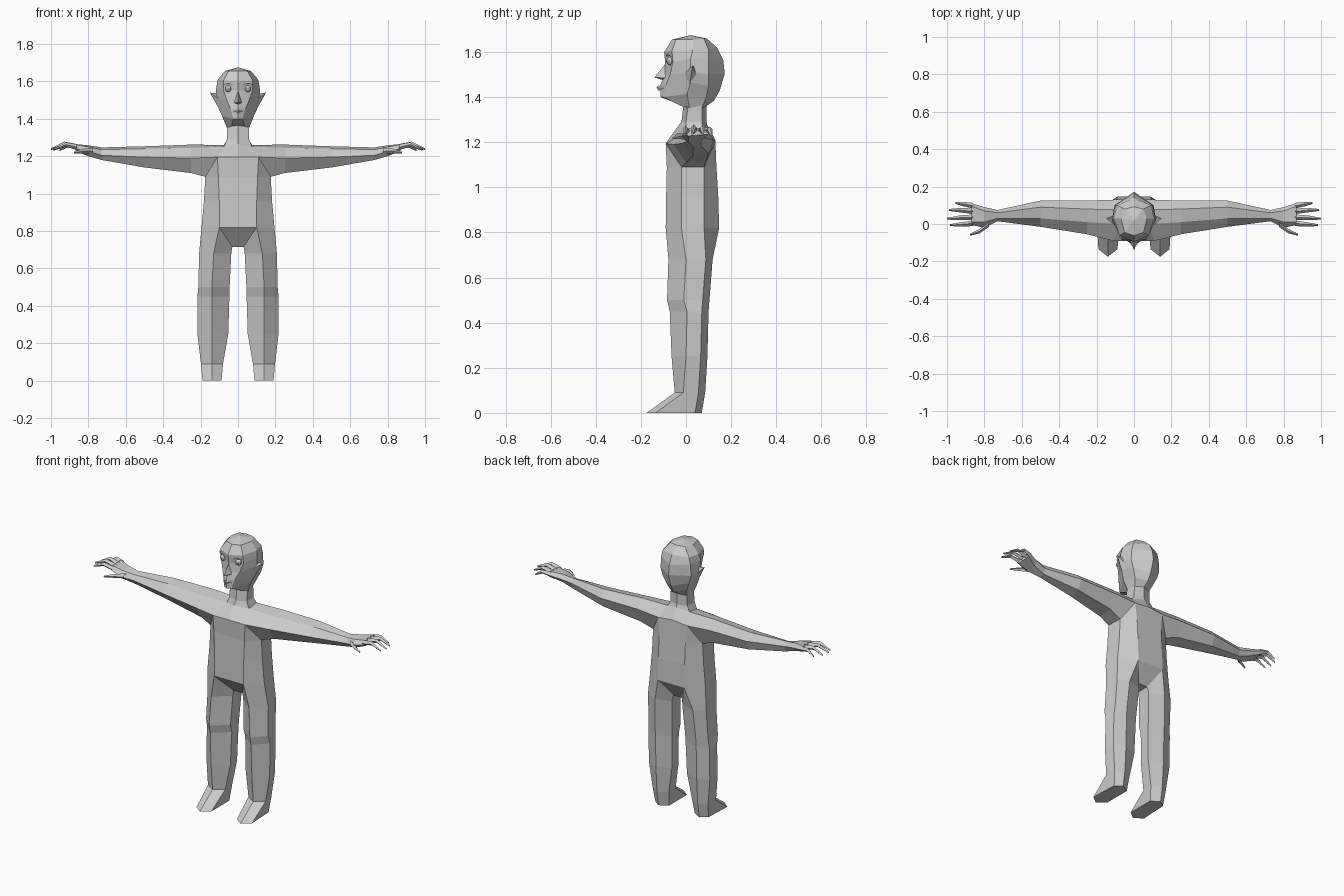
import bpy, bmesh
from mathutils import Vector

skin = bpy.data.materials.new("grey")
skin.diffuse_color = (0.6, 0.6, 0.6, 1)


def finish(bm, name, mirror=True):
    """Turn a bmesh half into a mirrored, flat shaded object."""
    bmesh.ops.recalc_face_normals(bm, faces=bm.faces)
    me = bpy.data.meshes.new(name)
    bm.to_mesh(me)
    bm.free()
    me.materials.append(skin)
    ob = bpy.data.objects.new(name, me)
    bpy.context.collection.objects.link(ob)
    if mirror:
        m = ob.modifiers.new("mirror", 'MIRROR')
        m.use_clip = True
        m.merge_threshold = 0.0005
    return ob


def ring(bm, pts):
    return [bm.verts.new(p) for p in pts]


def bridge(bm, a, b, closed=True):
    n = len(a)
    for i in range(n if closed else n - 1):
        j = (i + 1) % n
        bm.faces.new((a[i], a[j], b[j], b[i]))


def chain(bm, rings, closed=True):
    for a, b in zip(rings, rings[1:]):
        bridge(bm, a, b, closed)


# ---------- body: torso, leg and arm as one half shell ----------
bm = bmesh.new()


def torso(z, w, side, back, front=-0.09):
    return ring(bm, [(0, front, z), (w, front, z), (side, -0.02, z),
                     (side - 0.005, 0.08, z), (0.09, back, z), (0, back, z)])


hip = torso(0.82, 0.10, 0.195, 0.147)
waist = torso(0.96, 0.10, 0.182, 0.143, -0.088)
chest = torso(1.09, 0.105, 0.175, 0.135, -0.085)
chain(bm, [hip, waist, chest], closed=False)

# leg rings: front, outer front, outer back, back, inner back, inner front
inner_b, inner_f, mid_f, mid_b = ring(bm, [(0.03, 0.08, 0.715), (0.03, 0.0, 0.715),
                                           (0, 0.0, 0.715), (0, 0.08, 0.715)])
bm.faces.new((hip[0], hip[1], inner_f, mid_f))
bm.faces.new((mid_f, inner_f, inner_b, mid_b))
bm.faces.new((mid_b, inner_b, hip[4], hip[5]))


def leg(z, cx, xo, xi, yf, yb, ym=0.0):
    return ring(bm, [(cx, yf, z), (xo, ym, z), (xo - 0.008, yb - 0.03, z),
                     (cx, yb, z), (xi, yb - 0.03, z), (xi, ym, z)])


legs = [hip[1:5] + [inner_b, inner_f],
        leg(0.68, 0.13, 0.208, 0.036, -0.078, 0.118),
        leg(0.50, 0.14, 0.212, 0.045, -0.084, 0.104, -0.01),
        leg(0.45, 0.14, 0.217, 0.046, -0.072, 0.1, 0.005),
        leg(0.25, 0.14, 0.217, 0.052, -0.064, 0.095),
        leg(0.09, 0.14, 0.198, 0.08, -0.05, 0.085, -0.012),
        leg(0.0, 0.14, 0.19, 0.088, -0.175, 0.07, -0.135)]
chain(bm, legs)
bm.faces.new(legs[-1])

# shoulder and neck base
p_f, a_f, n1, n2, d_b, p_b, n_f, n_b = ring(bm, [
    (0, -0.09, 1.195), (0.11, -0.09, 1.195), (0.075, 0.0, 1.25), (0.075, 0.075, 1.26),
    (0.1, 0.13, 1.2), (0, 0.13, 1.21), (0, -0.04, 1.265), (0, 0.095, 1.275)])
for f in ((chest[0], chest[1], a_f, p_f), (chest[1], chest[2], a_f),
          (chest[3], chest[4], d_b), (chest[4], chest[5], p_b, d_b),
          (p_f, a_f, n1, n_f), (p_b, d_b, n2, n_b)):
    bm.faces.new(f)

# neck
neck_low = ring(bm, [(0, -0.02, 1.29), (0.06, 0.0, 1.29), (0.058, 0.07, 1.29), (0, 0.09, 1.29)])
neck_top = ring(bm, [(0, -0.01, 1.375), (0.06, 0.01, 1.37), (0.055, 0.07, 1.37), (0, 0.09, 1.37)])
chain(bm, [[n_f, n1, n2, n_b], neck_low, neck_top], closed=False)

# arm and palm: (y, z) of front, top front, top back, back, low back, low front
arm_sections = [
    (0.25, [(-.055, 1.19), (.01, 1.245), (.08, 1.262), (.125, 1.21), (.09, 1.12), (0, 1.11)]),
    (0.50, [(-.015, 1.195), (.03, 1.24), (.09, 1.253), (.125, 1.21), (.10, 1.15), (.03, 1.14)]),
    (0.73, [(.015, 1.205), (.03, 1.235), (.06, 1.247), (.075, 1.22), (.065, 1.185), (.03, 1.18)]),
    (0.80, [(-.02, 1.225), (.01, 1.25), (.07, 1.258), (.09, 1.235), (.07, 1.21), (.01, 1.2)]),
    (0.87, [(-.005, 1.24), (.01, 1.262), (.095, 1.265), (.112, 1.25), (.1, 1.235), (.01, 1.228)])]
arms = [[a_f, n1, n2, d_b, chest[3], chest[2]]]
arms += [ring(bm, [(x, y, z) for y, z in s]) for x, s in arm_sections]
chain(bm, arms)
bm.faces.new(arms[-1])
finish(bm, "body")

# ---------- fingers: four-sided tapered tubes ----------
finger_paths = {
    "index_finger": [(.86, .004, 1.248), (.92, -.002, 1.262), (.985, -.006, 1.235)],
    "middle_finger": [(.86, .036, 1.25), (.93, .034, 1.266), (1.0, .028, 1.238)],
    "ring_finger": [(.86, .068, 1.25), (.93, .074, 1.264), (.99, .075, 1.236)],
    "little_finger": [(.86, .098, 1.25), (.91, .106, 1.258), (.955, .112, 1.232)],
    "thumb": [(.775, .0, 1.226), (.825, -.038, 1.228), (.878, -.058, 1.218)]}
for name, path in finger_paths.items():
    bm = bmesh.new()
    rings = []
    for (x, y, z), r in zip(path, (0.015, 0.012, 0.005)):
        rings.append(ring(bm, [(x, y - r, z), (x, y, z + r), (x, y + r, z), (x, y, z - r)]))
    chain(bm, rings)
    bm.faces.new(rings[-1])
    finish(bm, name)

# ---------- head: half rings of front, cheek, side, back side, back ----------
head = [
    [(0, -.02, 1.365), (.035, -.02, 1.36), (.06, .015, 1.352), (.05, .07, 1.352), (0, .09, 1.36)],
    [(0, -.112, 1.40), (.025, -.10, 1.40), (.085, .005, 1.415), (.068, .09, 1.40), (0, .125, 1.385)],
    [(0, -.115, 1.45), (.04, -.088, 1.455), (.108, .02, 1.465), (.09, .1, 1.45), (0, .15, 1.43)],
    [(0, -.10, 1.49), (.06, -.07, 1.50), (.118, .02, 1.51), (.105, .1, 1.50), (0, .172, 1.505)],
    [(0, -.092, 1.55), (.078, -.058, 1.555), (.116, .02, 1.57), (.1, .1, 1.57), (0, .165, 1.565)],
    [(0, -.097, 1.60), (.078, -.062, 1.605), (.108, .03, 1.61), (.09, .1, 1.61), (0, .138, 1.62)],
    [(0, -.062, 1.655), (.05, -.045, 1.655), (.07, .03, 1.655), (.05, .08, 1.66), (0, .092, 1.66)]]
bm = bmesh.new()
rows = [ring(bm, r) for r in head]
chain(bm, rows, closed=False)
crown = bm.verts.new((0, 0.02, 1.675))
for a, b in zip(rows[-1], rows[-1][1:]):
    bm.faces.new((a, b, crown))
finish(bm, "head")


def spike(name, base, tip):
    """Pyramid from a base polygon to a tip."""
    bm = bmesh.new()
    b = ring(bm, base)
    t = bm.verts.new(tip)
    for i in range(len(b)):
        bm.faces.new((b[i], b[(i + 1) % len(b)], t))
    return finish(bm, name)


# ears and nose
spike("ear", [(.105, -.005, 1.51), (.112, .035, 1.535), (.112, .045, 1.50), (.1, .015, 1.45)],
      (.15, .03, 1.54))
spike("nose", [(0, -.09, 1.55), (.022, -.088, 1.485), (0, -.10, 1.475)], (0, -.14, 1.487))

# lips
bm = bmesh.new()
lips = ring(bm, [(0, -.124, 1.452), (0, -.13, 1.442), (0, -.122, 1.428), (.03, -.094, 1.44)])
bm.faces.new((lips[0], lips[1], lips[3]))
bm.faces.new((lips[1], lips[2], lips[3]))
finish(bm, "lips")

# eyes and brows
bm = bmesh.new()
bmesh.ops.create_uvsphere(bm, u_segments=10, v_segments=8, radius=0.018)
bmesh.ops.translate(bm, verts=bm.verts, vec=Vector((0.053, -0.07, 1.56)))
finish(bm, "eyes")
bm = bmesh.new()
brow = ring(bm, [(.028, -.09, 1.583), (.055, -.082, 1.592), (.078, -.068, 1.583),
                 (.078, -.064, 1.577), (.055, -.078, 1.585), (.028, -.086, 1.577)])
bm.faces.new((brow[0], brow[1], brow[4], brow[5]))
bm.faces.new((brow[1], brow[2], brow[3], brow[4]))
finish(bm, "brows")
